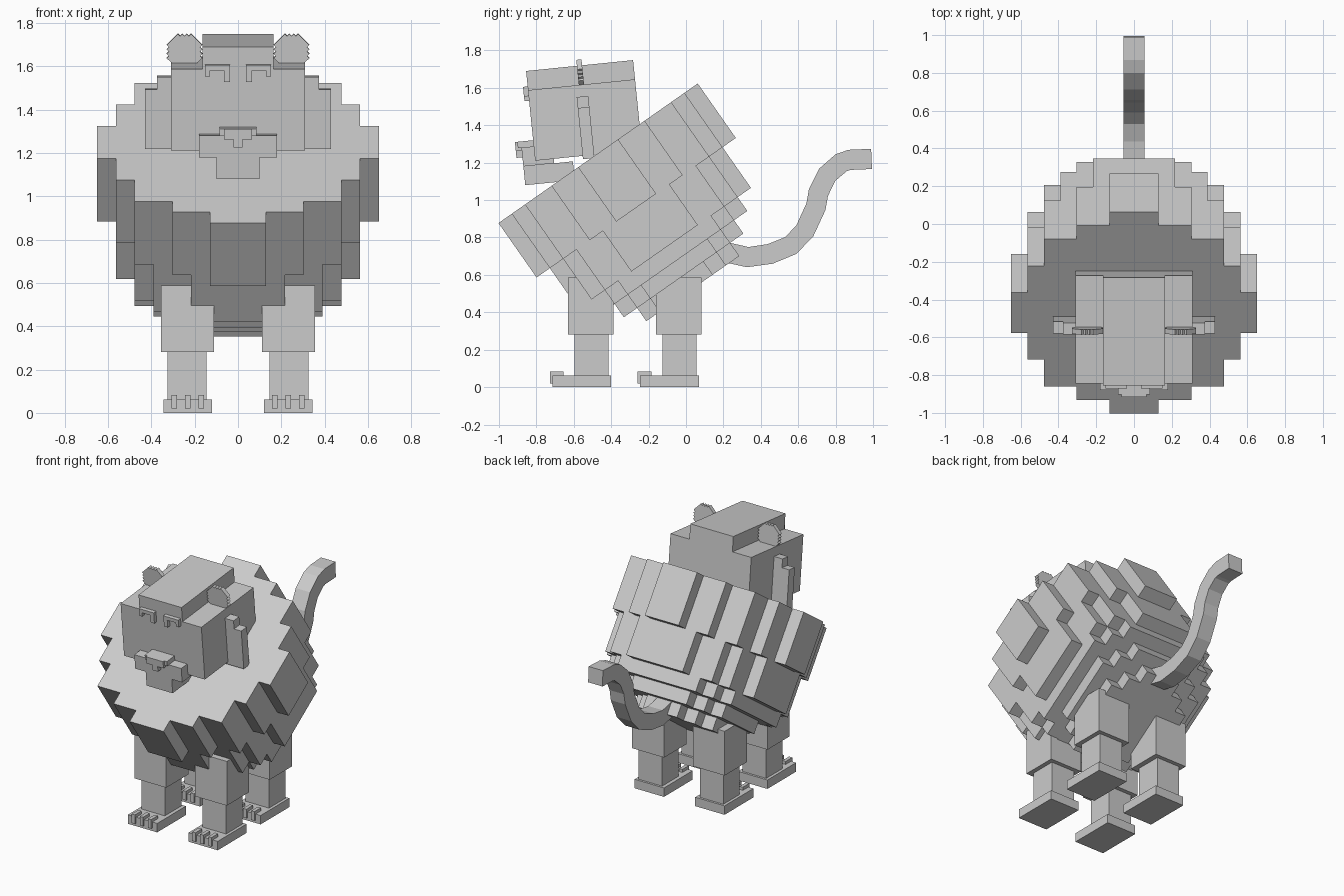
import bpy, bmesh, math
from mathutils import Matrix, Vector

if "Cube" in bpy.data.objects:
    bpy.data.objects.remove(bpy.data.objects["Cube"])

grey = bpy.data.materials.new("stone_grey")
grey.diffuse_color = (0.6, 0.6, 0.6, 1)
grey.use_nodes = True
grey.node_tree.nodes["Principled BSDF"].inputs["Base Color"].default_value = grey.diffuse_color


def finish(name, bm, matrix=Matrix()):
    """Turn a bmesh into a flat-shaded object placed by matrix."""
    bmesh.ops.recalc_face_normals(bm, faces=bm.faces)
    bm.transform(matrix)
    mesh = bpy.data.meshes.new(name)
    bm.to_mesh(mesh)
    bm.free()
    mesh.materials.append(grey)
    obj = bpy.data.objects.new(name, mesh)
    bpy.context.collection.objects.link(obj)
    return obj


def box(name, x, y, z, matrix=Matrix()):
    """Box from (min, max) ranges."""
    bm = bmesh.new()
    bmesh.ops.create_cube(bm, size=1)
    for v in bm.verts:
        v.co = [r[0] if c < 0 else r[1] for c, r in zip(v.co, (x, y, z))]
    return finish(name, bm, matrix)


def stepped_disc(name, radius, limit, unit, d0, d1, matrix):
    """Pixel-circle prism in local XY, extruded from d0 to d1 on local Z."""
    half = [int(math.sqrt(limit - r * r)) + 0.5 for r in range(radius + 1)]
    right = []
    for r in range(-radius, radius + 1):
        h = half[abs(r)]
        right += [(h, r - 0.5), (h, r + 0.5)]
    # drop the points in the middle of straight runs
    right = [p for i, p in enumerate(right) if not (
        0 < i < len(right) - 1 and right[i - 1][0] == p[0] == right[i + 1][0])]
    outline = right + [(-a, b) for a, b in reversed(right)]
    bm = bmesh.new()
    low = [bm.verts.new((a * unit, b * unit, d0)) for a, b in outline]
    high = [bm.verts.new((a * unit, b * unit, d1)) for a, b in outline]
    bm.faces.new(low)
    bm.faces.new(high)
    n = len(low)
    for i in range(n):
        j = (i + 1) % n
        bm.faces.new((low[i], low[j], high[j], high[i]))
    return finish(name, bm, matrix)


# Mane and body: stepped discs shrinking away from a tilted flat face
tilt = Matrix.Translation((0, -0.47, 1.25)) @ Matrix.Rotation(math.radians(35), 4, 'X')
depths = [0, 0.355, 0.62, 0.71, 0.797, 0.883]
for i, (radius, limit) in enumerate([(7, 50), (6, 41), (5, 34), (4, 20), (3, 10)]):
    stepped_disc(f"body_layer_{i + 1}", radius, limit, 0.0867,
                 -depths[i], -depths[i + 1], tilt)

# Head: local origin is the front top edge of the forehead
head = Matrix.Translation((0, -0.855, 1.69)) @ Matrix.Rotation(math.radians(5.8), 4, 'X')
box("head", (-0.31, 0.31), (0, 0.575), (-0.482, -0.103), head)
box("forehead", (-0.165, 0.165), (0, 0.575), (-0.103, 0), head)
box("cheek_plate_upper", (-0.375, 0.375), (0.255, 0.317), (-0.5, -0.166), head)
box("muzzle", (-0.18, 0.18), (-0.066, 0.1), (-0.506, -0.405), head)
box("chin", (-0.1, 0.1), (-0.066, 0.2), (-0.607, -0.506), head)
box("nose_bridge", (-0.085, 0.085), (-0.085, 0.02), (-0.405, -0.372), head)
box("nose_tip", (-0.065, 0.065), (-0.098, -0.05), (-0.42, -0.372), head)
box("nose_stem", (-0.02, 0.02), (-0.098, -0.05), (-0.457, -0.42), head)

# Paired head parts
for side, s in (("left", 1), ("right", -1)):
    def span(a, b):
        return tuple(sorted((a * s, b * s)))
    box(f"cheek_plate_{side}", span(0.375, 0.43), (0.255, 0.317), (-0.5, -0.225), head)
    box(f"brow_bar_{side}", span(0.037, 0.152), (-0.025, 0.01), (-0.108, -0.083), head)
    box(f"brow_outer_{side}", span(0.13, 0.152), (-0.025, 0.01), (-0.135, -0.108), head)
    box(f"brow_inner_{side}", span(0.037, 0.065), (-0.025, 0.01), (-0.16, -0.108), head)
    ear = (head @ Matrix.Translation((0.247 * s, 0.287, -0.05))
           @ Matrix.Rotation(math.radians(90), 4, 'X')
           @ Matrix.Rotation(math.radians(45), 4, 'Z'))
    stepped_disc(f"ear_{side}", 5, 29, 0.0145, -0.014, 0.014, ear)

    # Legs with feet and claws
    for place, y in (("front", 0), ("back", 0.47)):
        tag = f"{place}_{side}"
        box(f"upper_leg_{tag}", span(0.11, 0.355), (y - 0.63, y - 0.387), (0.28, 0.587))
        box(f"lower_leg_{tag}", span(0.145, 0.325), (y - 0.595, y - 0.415), (0.06, 0.28))
        box(f"foot_{tag}", span(0.12, 0.345), (y - 0.715, y - 0.4), (0, 0.062))
        for k in (-1, 0, 1):
            c = 0.232 + 0.062 * k
            box(f"claw_{tag}_{k + 2}", span(c - 0.0125, c + 0.0125),
                (y - 0.728, y - 0.655), (0.02, 0.083))

# Tail: square section swept along a curved path
path = [(0.15, 0.735), (0.33, 0.695), (0.45, 0.712), (0.56, 0.757), (0.635, 0.835),
        (0.695, 0.965), (0.708, 1.04), (0.755, 1.135), (0.83, 1.2), (0.875, 1.215), (0.992, 1.22)]
pts = [Vector((0, y, z)) for y, z in path]
bm = bmesh.new()
rings = []
for i, p in enumerate(pts):
    t = (pts[min(i + 1, len(pts) - 1)] - pts[max(i - 1, 0)]).normalized()
    n = Vector((0, -t.z, t.y)) * 0.054
    w = Vector((0.055, 0, 0))
    rings.append([bm.verts.new(p + a) for a in (n + w, n - w, -n - w, -n + w)])
for a, b in zip(rings, rings[1:]):
    for k in range(4):
        m = (k + 1) % 4
        bm.faces.new((a[k], a[m], b[m], b[k]))
bm.faces.new(rings[0])
bm.faces.new(rings[-1])
finish("tail", bm)
